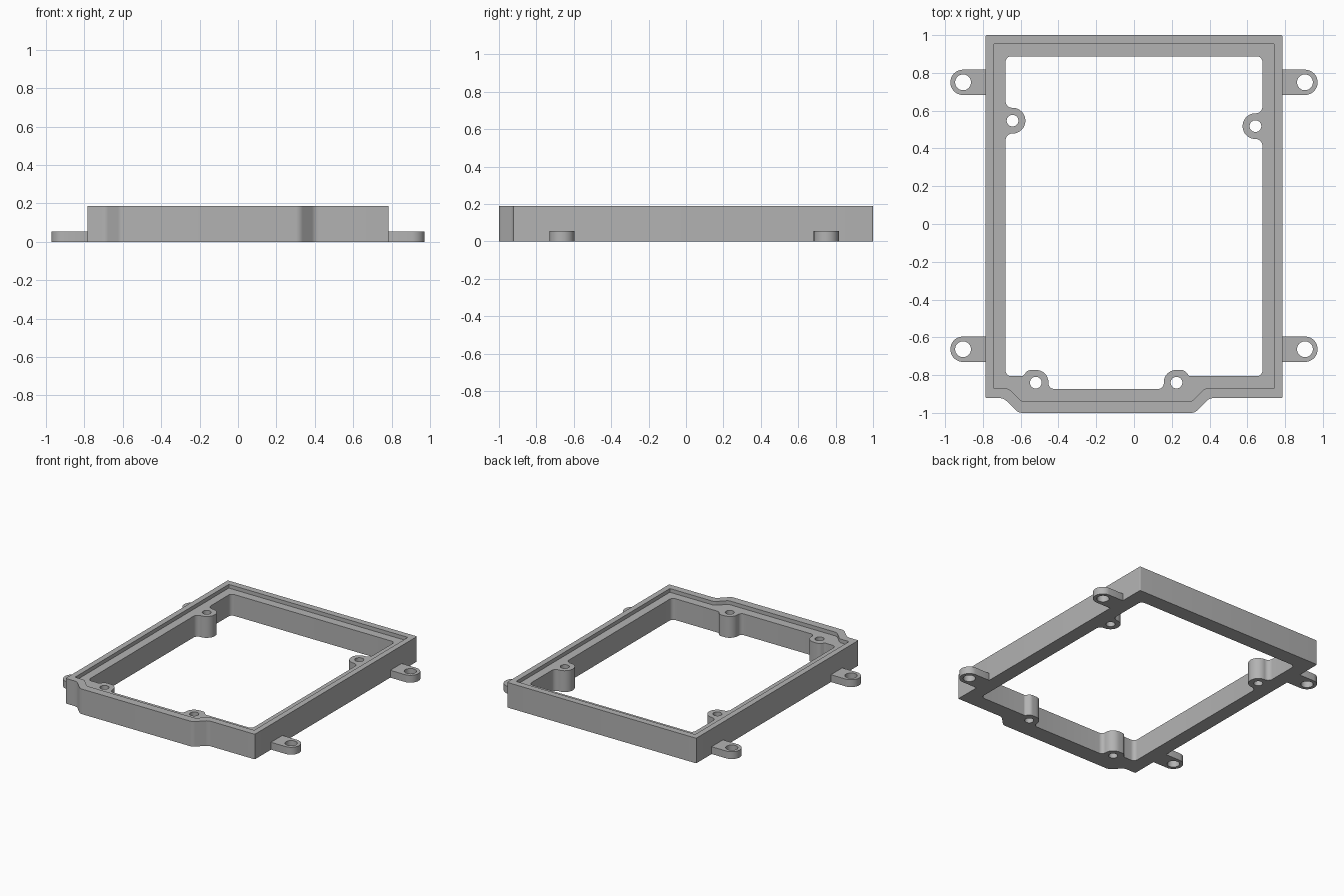
import bpy, bmesh, math
from mathutils import Vector

cube = bpy.data.objects.get("Cube")
if cube:
    bpy.data.objects.remove(cube)

HEIGHT, LEDGE, TAB = 0.188, 0.16, 0.055

grey = bpy.data.materials.new("plain_grey")
grey.use_nodes = True
colour = (0.45, 0.45, 0.45, 1)
grey.diffuse_color = colour
grey.node_tree.nodes["Principled BSDF"].inputs["Base Color"].default_value = colour


def rounded(corners, steps=8):
    """Closed outline from (x, y, radius) corners, each rounded by a tangent arc."""
    pts = []
    for i, (x, y, r) in enumerate(corners):
        p = Vector((x, y))
        a = (Vector(corners[i - 1][:2]) - p).normalized()
        b = (Vector(corners[(i + 1) % len(corners)][:2]) - p).normalized()
        half = a.angle(b) / 2
        centre = p + (a + b).normalized() * (r / math.sin(half))
        start = p + a * (r / math.tan(half)) - centre
        sweep = math.pi - 2 * half
        if a.x * b.y - a.y * b.x > 0:
            sweep = -sweep
        for k in range(steps + 1):
            t = sweep * k / steps
            c, s = math.cos(t), math.sin(t)
            q = centre + Vector((c * start.x - s * start.y, s * start.x + c * start.y))
            if not pts or (q - pts[-1]).length > 0.0005:
                pts.append(q)
    return pts


def circle(x, y, r, n=32):
    return [Vector((x + r * math.cos(math.tau * k / n), y + r * math.sin(math.tau * k / n)))
            for k in range(n)]


def add_wall(bm, loop, z0, z1):
    rings = [[bm.verts.new((p.x, p.y, z)) for p in loop] for z in (z0, z1)]
    for i in range(len(loop)):
        j = (i + 1) % len(loop)
        bm.faces.new((rings[0][i], rings[0][j], rings[1][j], rings[1][i]))


def add_cap(bm, loops, z):
    edges = []
    for loop in loops:
        vs = [bm.verts.new((p.x, p.y, z)) for p in loop]
        edges += [bm.edges.new((vs[i - 1], vs[i])) for i in range(len(vs))]
    bmesh.ops.triangle_fill(bm, use_beauty=True, edges=edges, normal=(0, 0, 1))


def finish(bm, name):
    bmesh.ops.remove_doubles(bm, verts=bm.verts, dist=0.0001)
    bmesh.ops.recalc_face_normals(bm, faces=bm.faces)
    mesh = bpy.data.meshes.new(name)
    bm.to_mesh(mesh)
    bm.free()
    mesh.materials.append(grey)
    ob = bpy.data.objects.new(name, mesh)
    bpy.context.collection.objects.link(ob)
    bpy.ops.object.select_all(action='DESELECT')
    ob.select_set(True)
    bpy.context.view_layer.objects.active = ob
    bpy.ops.object.shade_smooth_by_angle(angle=math.radians(30))


def bumped_rectangle(w, back, front, bump, xs, r, bend):
    """Rectangle with a shallow bulge in its front edge."""
    return rounded([(w, back, r), (-w, back, r), (-w, front, r), (xs[0], front, bend),
                    (xs[1], bump, bend), (xs[2], bump, bend), (xs[3], front, bend), (w, front, r)])


def side_boss(side, y):
    """Corners of a screw boss bulging from a side wall, going toward the front."""
    r = 0.068
    return [(side * 0.68, y + r, 0.036), (side * 0.575, y + r, r - 0.001),
            (side * 0.575, y - r, r - 0.001), (side * 0.68, y - r, 0.036)]


def front_boss(x, side):
    """Corners of a front screw boss, from its outer side to the recess."""
    return [(x + side * 0.068, -0.806, 0.018), (x + side * 0.042, -0.773, 0.035),
            (x - side * 0.067, -0.773, 0.064), (x - side * 0.067, -0.873, 0.03)]


# Frame outlines: outside, step inside the rim, and the opening with its bosses
outer = bumped_rectangle(0.785, 1.0, -0.922, -1.0, (-0.69, -0.612, 0.322, 0.40), 0.006, 0.05)
step = bumped_rectangle(0.743, 0.952, -0.87, -0.94, (-0.665, -0.595, 0.305, 0.375), 0.004, 0.04)
opening = rounded(
    [(0.68, 0.888, 0.03), (-0.68, 0.888, 0.03)] + side_boss(-1, 0.547)
    + [(-0.68, -0.806, 0.03)] + front_boss(-0.52, -1)
    + front_boss(0.225, 1)[::-1] + [(0.68, -0.806, 0.03)] + side_boss(1, 0.518)[::-1])
holes = [circle(x, y, 0.031) for x, y in
         ((-0.643, 0.547), (0.643, 0.518), (-0.52, -0.84), (0.225, -0.84))]

# Frame body with raised rim and ledge
bm = bmesh.new()
add_wall(bm, outer, 0, HEIGHT)
add_wall(bm, step, LEDGE, HEIGHT)
for loop in [opening] + holes:
    add_wall(bm, loop, 0, LEDGE)
add_cap(bm, [outer, opening] + holes, 0)
add_cap(bm, [step, opening] + holes, LEDGE)
add_cap(bm, [outer, step], HEIGHT)
finish(bm, "frame")

# Mounting tabs with screw holes
for side, side_name in ((1, "left"), (-1, "right")):
    for y, end_name in ((0.75, "back"), (-0.663, "front")):
        tab = rounded([(side * x, y + dy, r) for x, dy, r in
                       ((0.784, -0.067, 0.001), (0.972, -0.067, 0.0665),
                        (0.972, 0.067, 0.0665), (0.784, 0.067, 0.001))], 12)
        hole = circle(side * 0.905, y, 0.042)
        bm = bmesh.new()
        for loop in (tab, hole):
            add_wall(bm, loop, 0, TAB)
        for z in (0, TAB):
            add_cap(bm, [tab, hole], z)
        finish(bm, f"{end_name}_{side_name}_mounting_tab")
